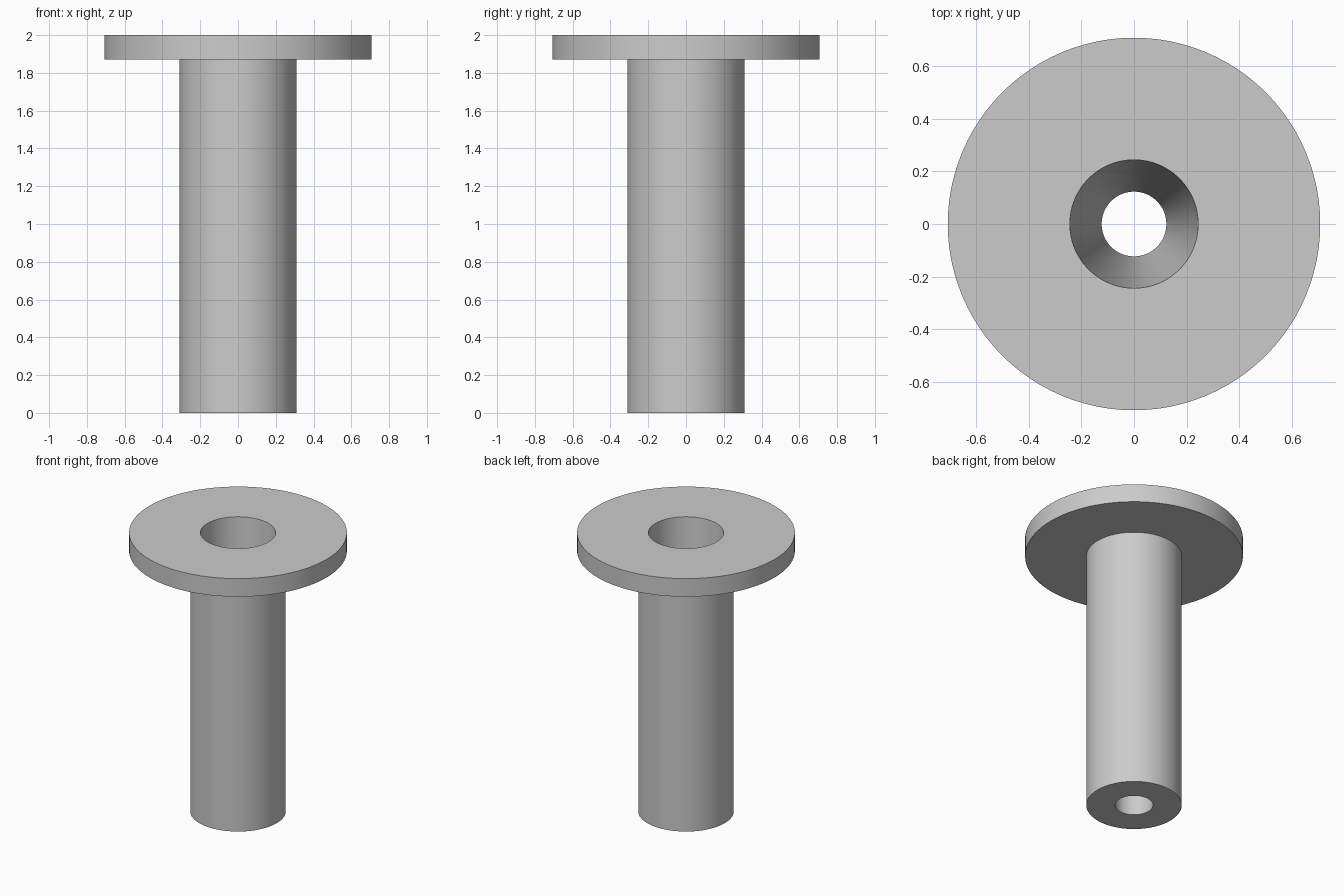
import bpy
import bmesh
import math

cube = bpy.data.objects.get("Cube")
if cube:
    bpy.data.objects.remove(cube, do_unlink=True)

SEGMENTS = 96
HEIGHT = 2.0
FLANGE_BASE = 1.87
FLANGE_RADIUS = 0.708
STEM_RADIUS = 0.31
BORE_TOP = 0.244
BORE_BOTTOM = 0.123

# Plain grey material
grey = bpy.data.materials.new("plain grey")
grey.use_nodes = True
colour = (0.6, 0.6, 0.6, 1.0)
grey.diffuse_color = colour
grey.node_tree.nodes["Principled BSDF"].inputs["Base Color"].default_value = colour

# Closed half section: stem, flange and tapered bore, as (radius, height)
profile = [
    (BORE_BOTTOM, 0),
    (STEM_RADIUS, 0),
    (STEM_RADIUS, FLANGE_BASE),
    (FLANGE_RADIUS, FLANGE_BASE),
    (FLANGE_RADIUS, HEIGHT),
    (BORE_TOP, HEIGHT),
]

# Spin the section around the vertical axis
bm = bmesh.new()
verts = [bm.verts.new((r, 0, z)) for r, z in profile]
edges = [bm.edges.new((a, b)) for a, b in zip(verts, verts[1:] + verts[:1])]
bmesh.ops.spin(bm, geom=verts + edges, cent=(0, 0, 0), axis=(0, 0, 1),
               angle=math.tau, steps=SEGMENTS, use_merge=True)
bmesh.ops.remove_doubles(bm, verts=bm.verts, dist=0.0001)
bmesh.ops.recalc_face_normals(bm, faces=bm.faces)

mesh = bpy.data.meshes.new("flanged_sleeve")
bm.to_mesh(mesh)
bm.free()
mesh.materials.append(grey)
sleeve = bpy.data.objects.new("flanged_sleeve", mesh)
bpy.context.collection.objects.link(sleeve)

# Smooth round walls, crisp rims
bpy.context.view_layer.objects.active = sleeve
sleeve.select_set(True)
bpy.ops.object.shade_smooth_by_angle(angle=math.radians(30))
